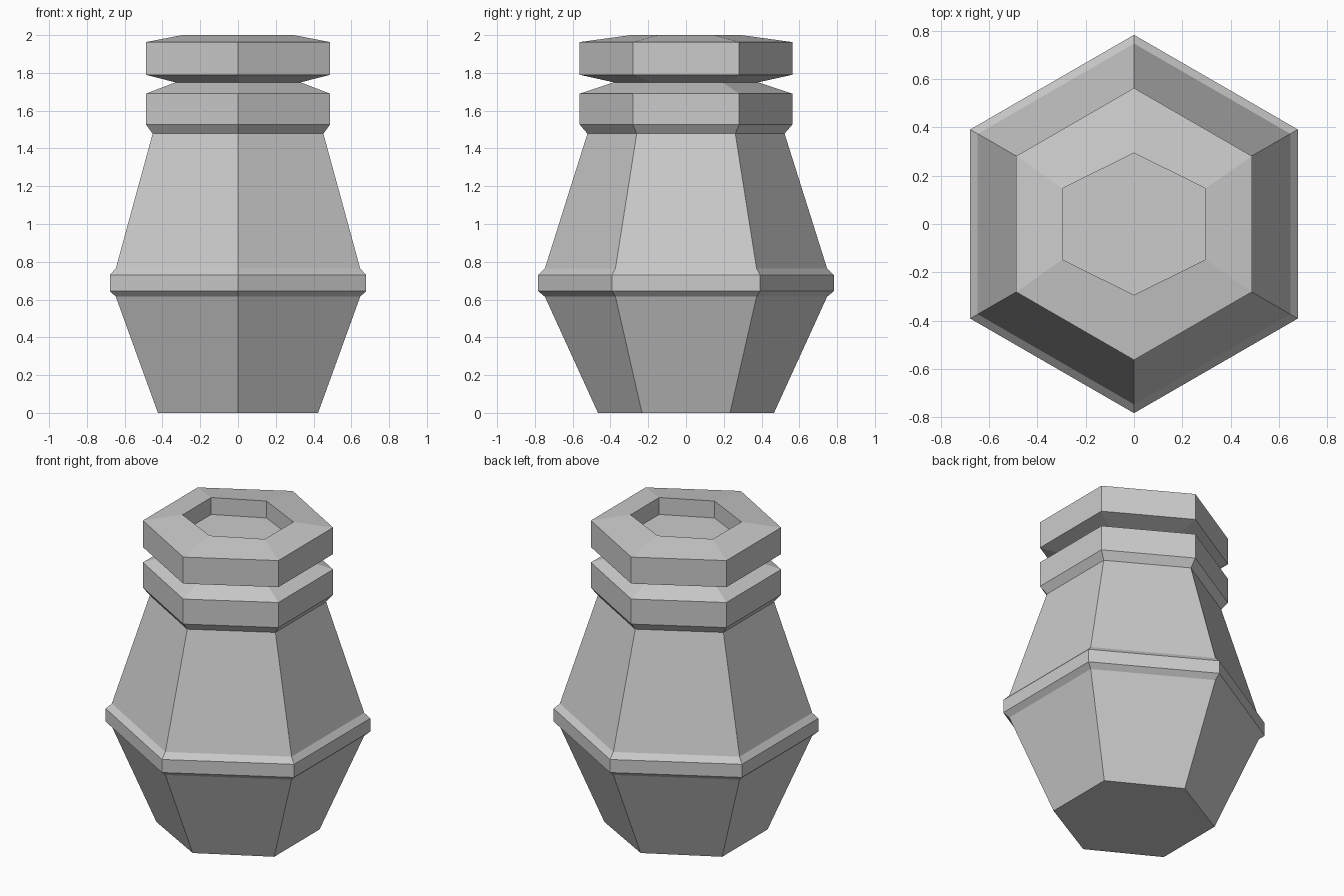
import bpy
import bmesh
from math import sin, cos, pi

cube = bpy.data.objects.get("Cube")
if cube:
    bpy.data.objects.remove(cube)

SIDES = 6
APOTHEM = cos(pi / SIDES)


def make_material(name, rgb):
    mat = bpy.data.materials.new(name)
    mat.use_nodes = True
    mat.diffuse_color = (*rgb, 1)
    mat.node_tree.nodes["Principled BSDF"].inputs["Base Color"].default_value = (*rgb, 1)
    return mat


def hexagon_loft(name, profile, mat):
    """Stack hexagons (height, half width in x, corner radius in y) into a solid."""
    bm = bmesh.new()
    rings = []
    for z, half_x, radius_y in profile:
        angles = [2 * pi * i / SIDES for i in range(SIDES)]
        rings.append([bm.verts.new((-sin(a) * half_x / APOTHEM, cos(a) * radius_y, z))
                      for a in angles])
    for low, high in zip(rings, rings[1:]):
        for i in range(SIDES):
            j = (i + 1) % SIDES
            bm.faces.new((low[i], low[j], high[j], high[i]))
    bm.faces.new(rings[0][::-1])
    bm.faces.new(rings[-1])
    bmesh.ops.recalc_face_normals(bm, faces=bm.faces)
    mesh = bpy.data.meshes.new(name)
    bm.to_mesh(mesh)
    bm.free()
    mesh.materials.append(mat)
    obj = bpy.data.objects.new(name, mesh)
    bpy.context.collection.objects.link(obj)
    return obj


def regular(z, radius):
    return (z, radius * APOTHEM, radius)


grey = make_material("stone grey", (0.6, 0.6, 0.6))

# Outline from the foot up to the rim, then down into the mouth
foot = [(0, 0.424, 0.466)]
belt = [regular(0.615, 0.747), regular(0.645, 0.783),
        regular(0.73, 0.783), regular(0.765, 0.747)]
lower_collar = [regular(1.478, 0.522), regular(1.527, 0.563), regular(1.69, 0.563)]
groove = [regular(1.75, 0.383)]
upper_collar = [regular(1.79, 0.563), regular(1.963, 0.563)]
mouth = [(2, 0.296, 0.294), (1.89, 0.296, 0.294)]

hexagon_loft("hexagonal_jar", foot + belt + lower_collar + groove + upper_collar + mouth, grey)
